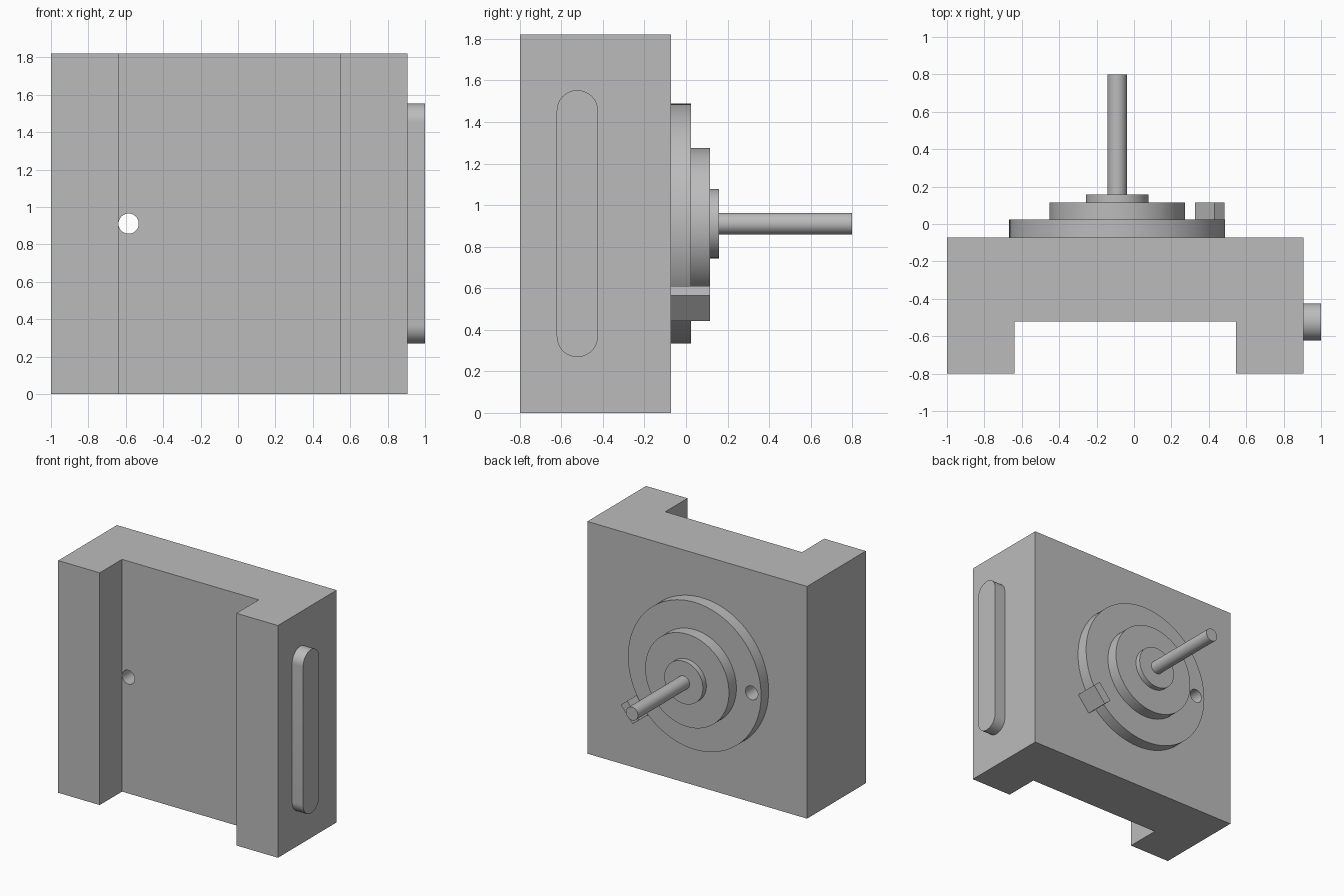
import bpy, bmesh
from math import sin, cos, pi, radians
from mathutils import Vector

if "Cube" in bpy.data.objects:
    bpy.data.objects.remove(bpy.data.objects["Cube"], do_unlink=True)

grey = bpy.data.materials.new("plain grey")
grey.use_nodes = True
colour = (0.5, 0.5, 0.5, 1)
grey.diffuse_color = colour
grey.node_tree.nodes["Principled BSDF"].inputs["Base Color"].default_value = colour


def prism(name, points, start, direction, smooth=False):
    """Extrude a closed outline of 3D points along a direction vector."""
    bm = bmesh.new()
    face = bm.faces.new([bm.verts.new(p) for p in points])
    top = bmesh.ops.extrude_face_region(bm, geom=[face])["geom"]
    moved = [v for v in top if isinstance(v, bmesh.types.BMVert)]
    bmesh.ops.translate(bm, verts=moved, vec=direction)
    bmesh.ops.translate(bm, verts=bm.verts, vec=start)
    bmesh.ops.recalc_face_normals(bm, faces=bm.faces)
    mesh = bpy.data.meshes.new(name)
    bm.to_mesh(mesh)
    bm.free()
    mesh.materials.append(grey)
    obj = bpy.data.objects.new(name, mesh)
    bpy.context.collection.objects.link(obj)
    if smooth:
        activate(obj)
        bpy.ops.object.shade_smooth_by_angle(angle=radians(30))
    return obj


def activate(obj):
    bpy.ops.object.select_all(action='DESELECT')
    obj.select_set(True)
    bpy.context.view_layer.objects.active = obj


def arc(radius, begin, end, steps):
    angles = [begin + (end - begin) * i / steps for i in range(steps + 1)]
    return [(radius * cos(a), radius * sin(a)) for a in angles]


def disc(name, x, radius, back, front, sides=96):
    """Cylinder whose axis runs along y, at the shared axis height."""
    ring = [(u, 0, v) for u, v in arc(radius, 0, 2 * pi, sides)[:-1]]
    return prism(name, ring, (x, back, AXIS_Z), (0, front - back, 0), True)


def drill(obj, cutter):
    mod = obj.modifiers.new("hole", 'BOOLEAN')
    mod.operation, mod.solver, mod.object = 'DIFFERENCE', 'EXACT', cutter
    activate(obj)
    bpy.ops.object.modifier_apply(modifier=mod.name)
    bpy.ops.object.shade_smooth_by_angle(angle=radians(30))


AXIS_X, AXIS_Z = -0.09, 0.911
LEFT, RIGHT, HEIGHT = 0.905, -1.0, 1.82
FRONT, RECESS, BACK = -0.798, -0.522, -0.071

# Channel-shaped body
outline = [(RIGHT, FRONT), (-0.64, FRONT), (-0.64, RECESS), (0.545, RECESS),
           (0.545, FRONT), (LEFT, FRONT), (LEFT, BACK), (RIGHT, BACK)]
body = prism("body", [(x, y, 0) for x, y in outline], (0, 0, 0), (0, 0, HEIGHT))

# Stepped discs and shaft
flange = disc("flange", AXIS_X, 0.577, BACK, 0.023)
disc("middle_disc", AXIS_X, 0.363, 0.023, 0.115)
disc("hub", AXIS_X, 0.167, 0.115, 0.158)
disc("shaft", AXIS_X, 0.052, 0.158, 0.798, 48)

# Hole through flange and body
cutter = disc("hole_cutter", -0.585, 0.054, -0.7, 0.2, 48)
for part in (body, flange):
    drill(part, cutter)
bpy.data.objects.remove(cutter, do_unlink=True)

# Rounded side bar
r, half = 0.099, 0.543
cap = arc(r, 0, pi, 24)
pill = [(0, u, v + half) for u, v in cap] + [(0, -u, -v - half) for u, v in cap]
prism("side_bar", pill, (LEFT, -0.523, AXIS_Z), (1 - LEFT, 0, 0), True)

# Stop block, turned to sit tangent to the flange rim
out = Vector((cos(radians(-40)), 0, sin(radians(-40)))) * 0.036
along = Vector((-out.z, 0, out.x)).normalized() * 0.08
corners = [out + along, along - out, -out - along, out - along]
prism("stop_block", corners, (0.406, BACK, 0.527), (0, 0.115 - BACK, 0))
